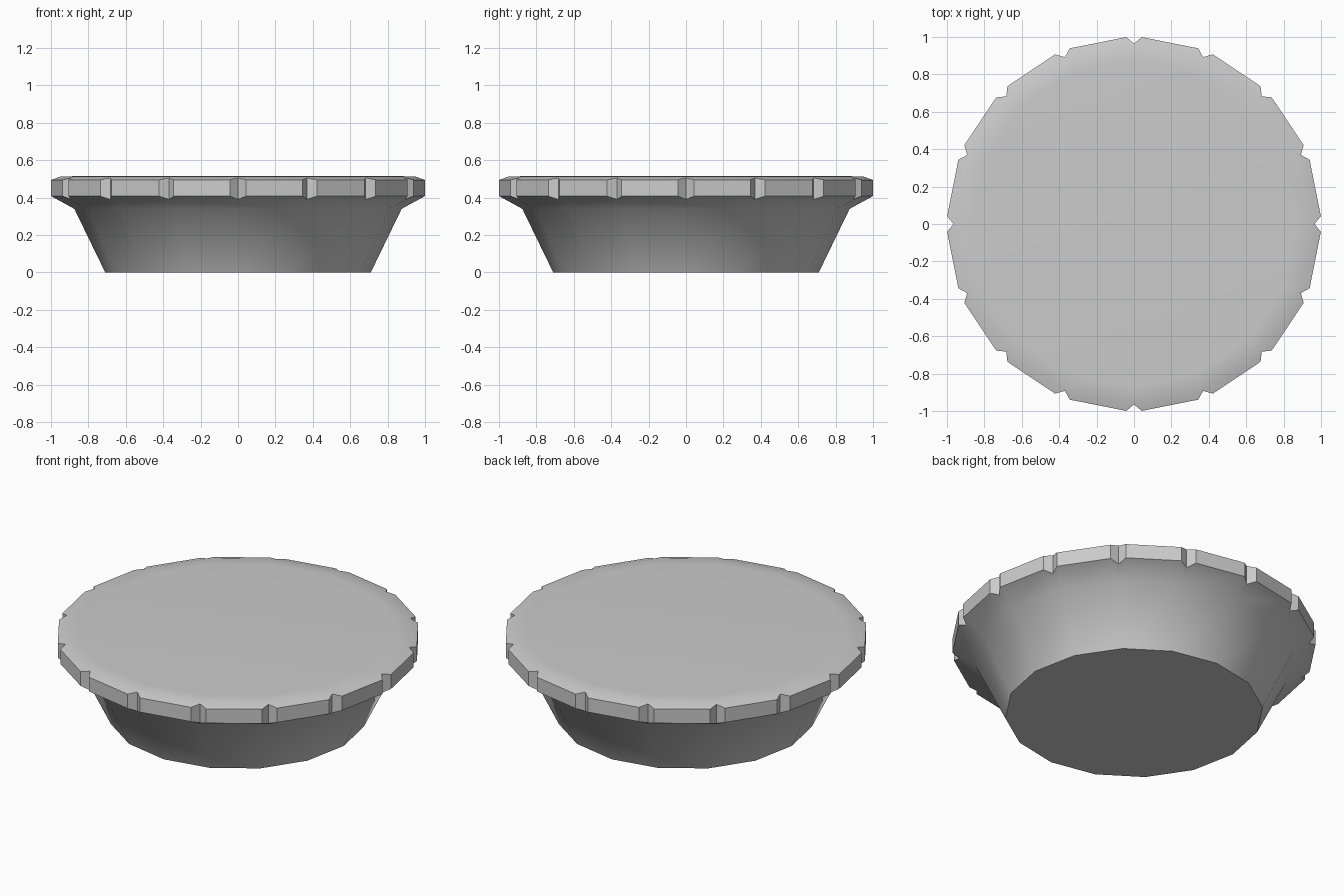
import bpy, bmesh, math

cube = bpy.data.objects.get("Cube")
if cube:
    bpy.data.objects.remove(cube, do_unlink=True)

SIDES = 16
STEP = 2 * math.pi / SIDES
HALF_NOTCH = math.atan(0.042)

# Single grey material
grey = bpy.data.materials.new("plain grey")
grey.use_nodes = True
colour = (0.6, 0.6, 0.6, 1)
grey.diffuse_color = colour
grey.node_tree.nodes["Principled BSDF"].inputs["Base Color"].default_value = colour

bm = bmesh.new()


def point(r, a, z):
    return bm.verts.new((r * math.cos(a), r * math.sin(a), z))


def plain_ring(r, z):
    return [point(r, i * STEP, z) for i in range(SIDES)]


def notched_ring(z, notch_z):
    """Corner, notch, corner for each sector."""
    ring = []
    for i in range(SIDES):
        a = i * STEP
        ring += [point(1.0, a - HALF_NOTCH, z), point(0.965, a, notch_z),
                 point(1.0, a + HALF_NOTCH, z)]
    return ring


def bridge(lower, upper):
    n = len(lower)
    for i in range(n):
        j = (i + 1) % n
        bm.faces.new((lower[i], lower[j], upper[j], upper[i]))


def fan(plain, notched):
    """Join a plain ring to a notched ring."""
    for i in range(SIDES):
        j = (i + 1) % SIDES
        a, b, c = notched[3 * i:3 * i + 3]
        bm.faces.new((plain[i], a, b))
        bm.faces.new((plain[i], b, c))
        bm.faces.new((plain[i], c, notched[3 * j], plain[j]))


# Tapered bowl, flared shoulder, notched rim and softly rounded top
base = plain_ring(0.71, 0.0)
shoulder = plain_ring(0.875, 0.34)
rim_low = notched_ring(0.408, 0.39)
rim_high = notched_ring(0.495, 0.506)
top_outer = plain_ring(0.95, 0.512)
top_inner = plain_ring(0.87, 0.515)
bm.faces.new(base)
bridge(base, shoulder)
fan(shoulder, rim_low)
bridge(rim_low, rim_high)
fan(top_outer, rim_high)
bridge(top_outer, top_inner)
bm.faces.new(top_inner)
bmesh.ops.recalc_face_normals(bm, faces=bm.faces)

mesh = bpy.data.meshes.new("notched_cap")
bm.to_mesh(mesh)
bm.free()
mesh.materials.append(grey)
cap = bpy.data.objects.new("notched_cap", mesh)
bpy.context.collection.objects.link(cap)

# Smooth bowl with crisp rim edges
bpy.ops.object.select_all(action='DESELECT')
cap.select_set(True)
bpy.context.view_layer.objects.active = cap
bpy.ops.object.shade_smooth_by_angle(angle=math.radians(46))
